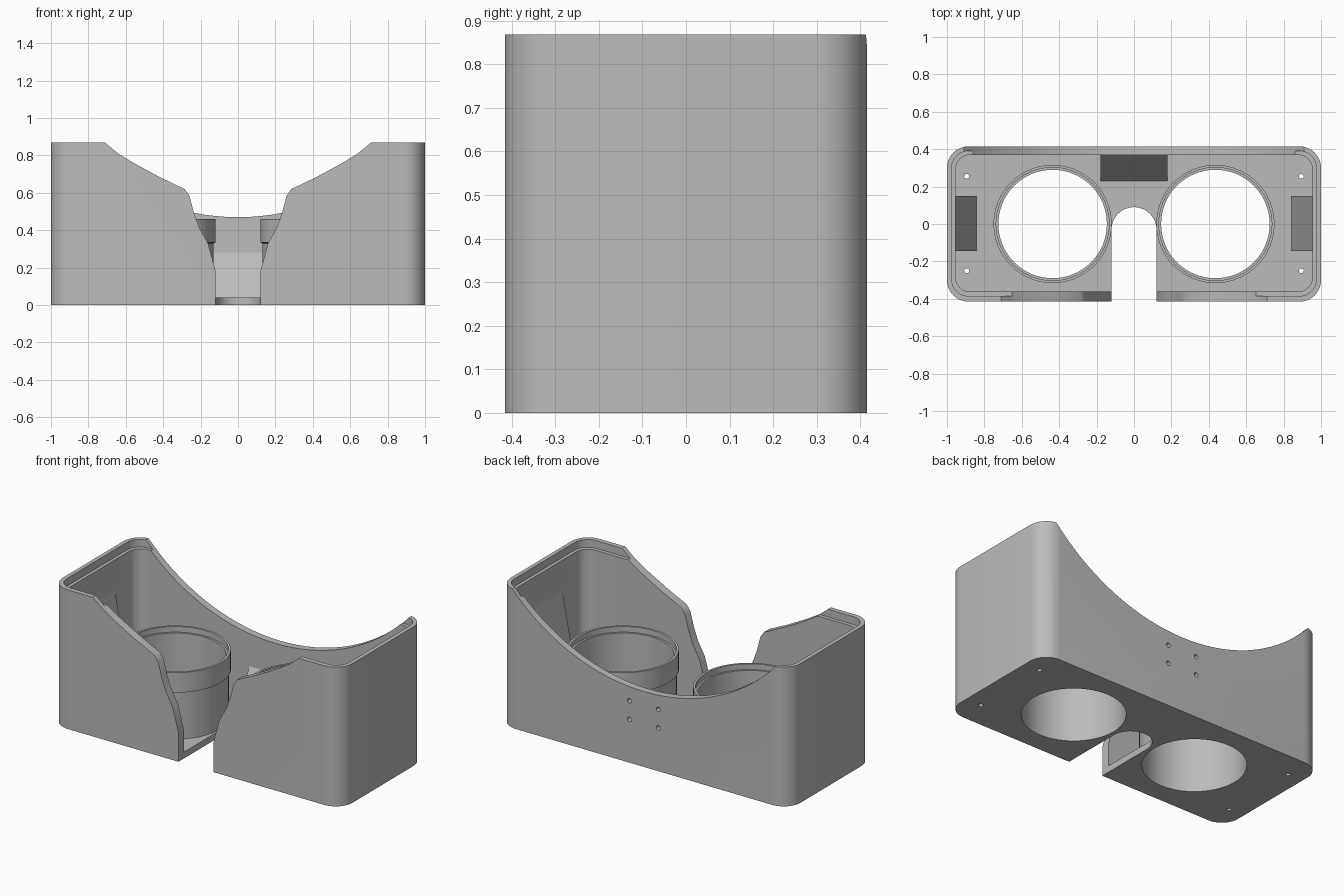
import bpy, bmesh, math

if "Cube" in bpy.data.objects:
    bpy.data.objects.remove(bpy.data.objects["Cube"])

mat = bpy.data.materials.new("light_grey")
mat.diffuse_color = (0.50, 0.50, 0.50, 1)
mat.use_nodes = True
mat.node_tree.nodes["Principled BSDF"].inputs["Base Color"].default_value = mat.diffuse_color


def finish(name, bm):
    bmesh.ops.recalc_face_normals(bm, faces=bm.faces)
    me = bpy.data.meshes.new(name)
    bm.to_mesh(me)
    bm.free()
    ob = bpy.data.objects.new(name, me)
    bpy.context.collection.objects.link(ob)
    me.materials.append(mat)
    return ob


def prism(name, pts, lo, hi, axis="z"):
    """Extrude a 2D outline along one axis."""
    place = {"z": lambda a, b, t: (a, b, t), "y": lambda a, b, t: (a, t, b)}[axis]
    bm = bmesh.new()
    face = bm.faces.new([bm.verts.new(place(a, b, lo)) for a, b in pts])
    ext = bmesh.ops.extrude_face_region(bm, geom=[face])["geom"]
    d = place(0, 0, hi - lo)
    bmesh.ops.translate(bm, vec=d, verts=[v for v in ext if isinstance(v, bmesh.types.BMVert)])
    return finish(name, bm)


def arc(cx, cy, r, a0, a1, n):
    return [(cx + r * math.cos(math.radians(a0 + (a1 - a0) * i / n)),
             cy + r * math.sin(math.radians(a0 + (a1 - a0) * i / n))) for i in range(n + 1)]


def circle(cx, cy, r, n):
    return arc(cx, cy, r, 0, 360, n)[:-1]


def round_rect(x, y0, y1, r):
    pts = []
    for cx, cy, a in ((x - r, y1 - r, 0), (r - x, y1 - r, 90), (r - x, y0 + r, 180), (x - r, y0 + r, 270)):
        pts += arc(cx, cy, r, a, a + 90, 10)
    return pts


def smooth(ob):
    bpy.ops.object.select_all(action="DESELECT")
    ob.select_set(True)
    bpy.context.view_layer.objects.active = ob
    bpy.ops.object.shade_smooth_by_angle(angle=math.radians(30))


def cut(ob, cutters):
    bpy.context.view_layer.objects.active = ob
    for c in cutters:
        m = ob.modifiers.new("cut", "BOOLEAN")
        m.operation, m.solver, m.object = "DIFFERENCE", "EXACT", c
        bpy.ops.object.modifier_apply(modifier=m.name)
        bpy.data.objects.remove(c)


# Housing: open box with a stepped rim
housing = prism("housing", round_rect(1, -0.415, 0.415, 0.115), 0, 0.868)
cutters = [
    prism("cavity", round_rect(0.955, -0.362, 0.37, 0.08), 0.04, 1.2),
    prism("rim_step", round_rect(0.975, -0.385, 0.39, 0.09), 0.82, 1.2),
]

# Shaped opening in the front wall
half = [(0.12, -0.1), (0.12, 0.18), (0.16, 0.33), (0.205, 0.41), (0.235, 0.49),
        (0.26, 0.585), (0.285, 0.62), (0.42, 0.685), (0.55, 0.755), (0.64, 0.81), (0.71, 0.868), (0.71, 1.1)]
cutters.append(prism("front_cut", half + [(-x, z) for x, z in reversed(half)], -0.6, -0.33, "y"))

# Sweeping arc along the back wall
cutters.append(prism("back_cut", circle(0, 1.705, 1.235, 128), 0.33, 0.6, "y"))

# Bridge notch in the floor
cutters.append(prism("notch", [(-0.12, -0.6), (0.12, -0.6)] + arc(0, -0.03, 0.12, 0, 180, 24), -0.1, 0.1))

# Lens and screw holes
for s in (-1, 1):
    cutters.append(prism("lens_hole", circle(s * 0.435, 0, 0.29, 64), -0.1, 0.2))
    for y in (-0.25, 0.255):
        cutters.append(prism("floor_hole", circle(s * 0.895, y, 0.013, 16), -0.1, 0.2))
    for z in (0.27, 0.385):
        cutters.append(prism("back_hole", circle(s * 0.1, z, 0.014, 16), 0.385, 0.6, "y"))
cut(housing, cutters)
smooth(housing)

# Lens tubes with a wider collar and an inner ledge
profile = [(0.29, 0.04), (0.305, 0.04), (0.305, 0.33), (0.316, 0.335), (0.316, 0.46),
           (0.302, 0.46), (0.302, 0.425), (0.29, 0.425)]
for s, side in ((-1, "left"), (1, "right")):
    bm = bmesh.new()
    n = 64
    rings = [[bm.verts.new((s * 0.435 + r * math.cos(2 * math.pi * i / n),
                            r * math.sin(2 * math.pi * i / n), z)) for r, z in profile] for i in range(n)]
    for i in range(n):
        a, b = rings[i], rings[(i + 1) % n]
        for j in range(len(profile)):
            k = (j + 1) % len(profile)
            bm.faces.new((a[j], b[j], b[k], a[k]))
    smooth(finish(side + "_lens_tube", bm))

    # Sloped block against each end wall
    prism(side + "_wedge", [(s * 0.965, 0.035), (s * 0.84, 0.035), (s * 0.955, 0.63), (s * 0.965, 0.63)],
          -0.145, 0.15, "y")

# Sloped block behind the bridge
bm = bmesh.new()
ends = [[bm.verts.new((x, y, z)) for y, z in ((0.228, 0.035), (0.375, 0.035), (0.375, 0.28), (0.37, 0.28))]
        for x in (-0.18, 0.18)]
bm.faces.new(ends[0])
bm.faces.new(ends[1])
for j in range(4):
    k = (j + 1) % 4
    bm.faces.new((ends[0][j], ends[0][k], ends[1][k], ends[1][j]))
finish("back_wedge", bm)
